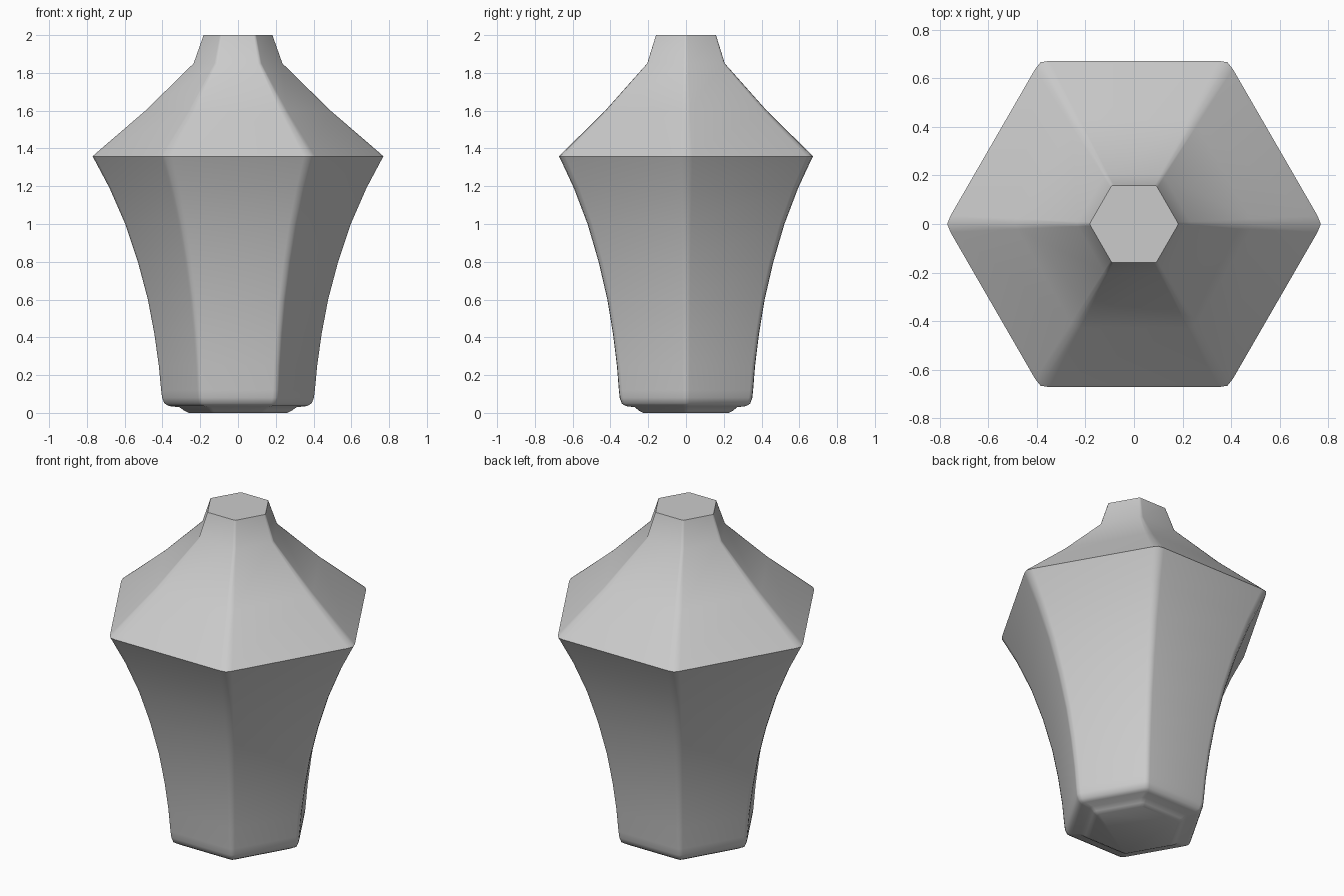
import bpy, bmesh
from math import pi, cos, sin, radians
from mathutils import Vector

if "Cube" in bpy.data.objects:
    bpy.data.objects.remove(bpy.data.objects["Cube"])

# Profile: (corner radius, height) from foot to neck
PROFILE = [(0.26, 0.0), (0.285, 0.012), (0.31, 0.03), (0.365, 0.036), (0.39, 0.05),
           (0.402, 0.08), (0.407, 0.12), (0.419, 0.25), (0.443, 0.42), (0.477, 0.6),
           (0.53, 0.8), (0.597, 1.0), (0.68, 1.19), (0.757, 1.335), (0.77, 1.358),
           (0.755, 1.372), (0.49, 1.6), (0.235, 1.85), (0.182, 2.0)]


def hex_ring(r, z, soft=0.05):
    """Hexagon with corners on the x axis, each corner slightly rounded."""
    big = r * 1.008
    corners = [Vector((big * cos(i * pi / 3), big * sin(i * pi / 3), z)) for i in range(6)]
    pts = []
    for i, c in enumerate(corners):
        a = i * pi / 3
        pts.append(c.lerp(corners[i - 1], soft))
        pts.append(Vector((r * cos(a), r * sin(a), z)))
        pts.append(c.lerp(corners[(i + 1) % 6], soft))
    return pts


# Vase body: skin the rings and cap both ends
bm = bmesh.new()
rings = [[bm.verts.new(p) for p in hex_ring(r, z)] for r, z in PROFILE]
n = len(rings[0])
for lo, hi in zip(rings, rings[1:]):
    for i in range(n):
        j = (i + 1) % n
        bm.faces.new((lo[i], lo[j], hi[j], hi[i]))
bm.faces.new(rings[0][::-1])
bm.faces.new(rings[-1])
bmesh.ops.recalc_face_normals(bm, faces=bm.faces)

mesh = bpy.data.meshes.new("hexagonal_vase")
bm.to_mesh(mesh)
bm.free()
vase = bpy.data.objects.new("hexagonal_vase", mesh)
bpy.context.collection.objects.link(vase)

# Soft shading across the rounded corners, crisp caps
bpy.context.view_layer.objects.active = vase
vase.select_set(True)
bpy.ops.object.shade_smooth_by_angle(angle=radians(50))
